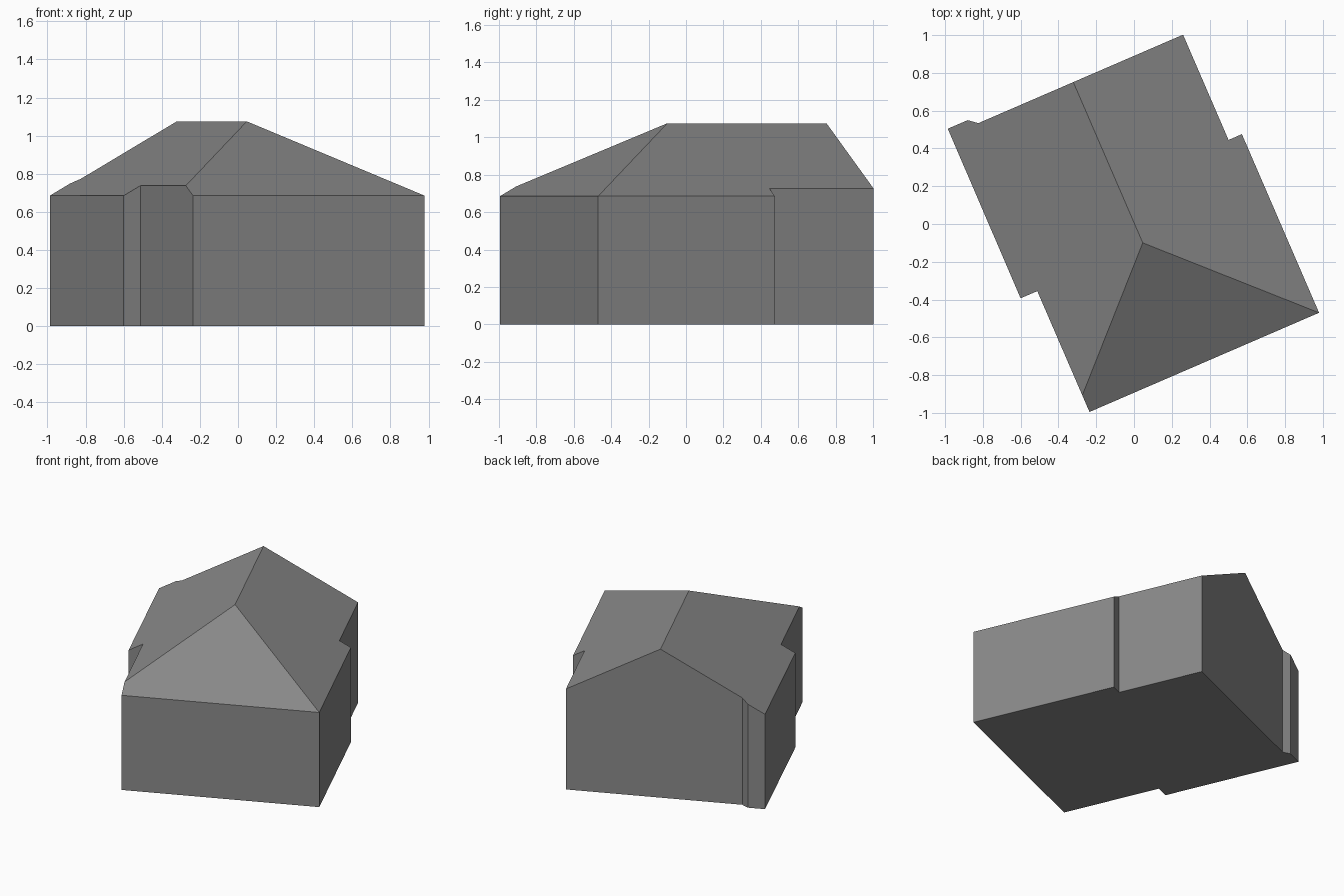
import bpy, bmesh, math
from mathutils import Vector, Matrix

cube = bpy.data.objects.get("Cube")
if cube:
    bpy.data.objects.remove(cube, do_unlink=True)

EAVE, RIDGE, REACH = 0.685, 1.075, 0.71
RIDGE_X, HIP_Y = 0.003, -0.11

# Plain grey for walls and roof
grey = bpy.data.materials.new("plain grey")
grey.use_nodes = True
colour = (0.25, 0.25, 0.25, 1)
grey.diffuse_color = colour
grey.node_tree.nodes["Principled BSDF"].inputs["Base Color"].default_value = colour

# Floor outline in the house's own axes, ridge along y
outline = [(-0.611, -0.82), (0.713, -0.82), (0.713, 0.21), (0.636, 0.21),
           (0.636, 0.817), (-0.545, 0.817), (-0.59, 0.854), (-0.705, 0.854),
           (-0.707, -0.123), (-0.611, -0.123)]

bm = bmesh.new()
floor = bm.faces.new([bm.verts.new((x, y, 0)) for x, y in outline])
top = bmesh.ops.extrude_face_region(bm, geom=[floor], use_keep_orig=True)["geom"]
bmesh.ops.translate(bm, vec=(0, 0, 2),
                    verts=[v for v in top if isinstance(v, bmesh.types.BMVert)])

# Slice the block with the left slope, right slope and front hip
for dx, dy in ((-1, 0), (1, 0), (0, -1)):
    normal = Vector((dx * (RIDGE - EAVE), dy * (RIDGE - EAVE), REACH)).normalized()
    cut = bmesh.ops.bisect_plane(bm, geom=bm.verts[:] + bm.edges[:] + bm.faces[:],
                                 dist=1e-4, plane_co=(RIDGE_X, HIP_Y, RIDGE),
                                 plane_no=normal, clear_outer=True)
    rim = [e for e in bm.edges if e.is_boundary]
    bmesh.ops.edgeloop_fill(bm, edges=rim)

bmesh.ops.recalc_face_normals(bm, faces=bm.faces[:])

# Turn the house on its plot
bm.transform(Matrix.Rotation(math.atan2(0.525, 1.215), 4, "Z"))

mesh = bpy.data.meshes.new("house")
bm.to_mesh(mesh)
bm.free()
mesh.materials.append(grey)
house = bpy.data.objects.new("house", mesh)
bpy.context.collection.objects.link(house)
